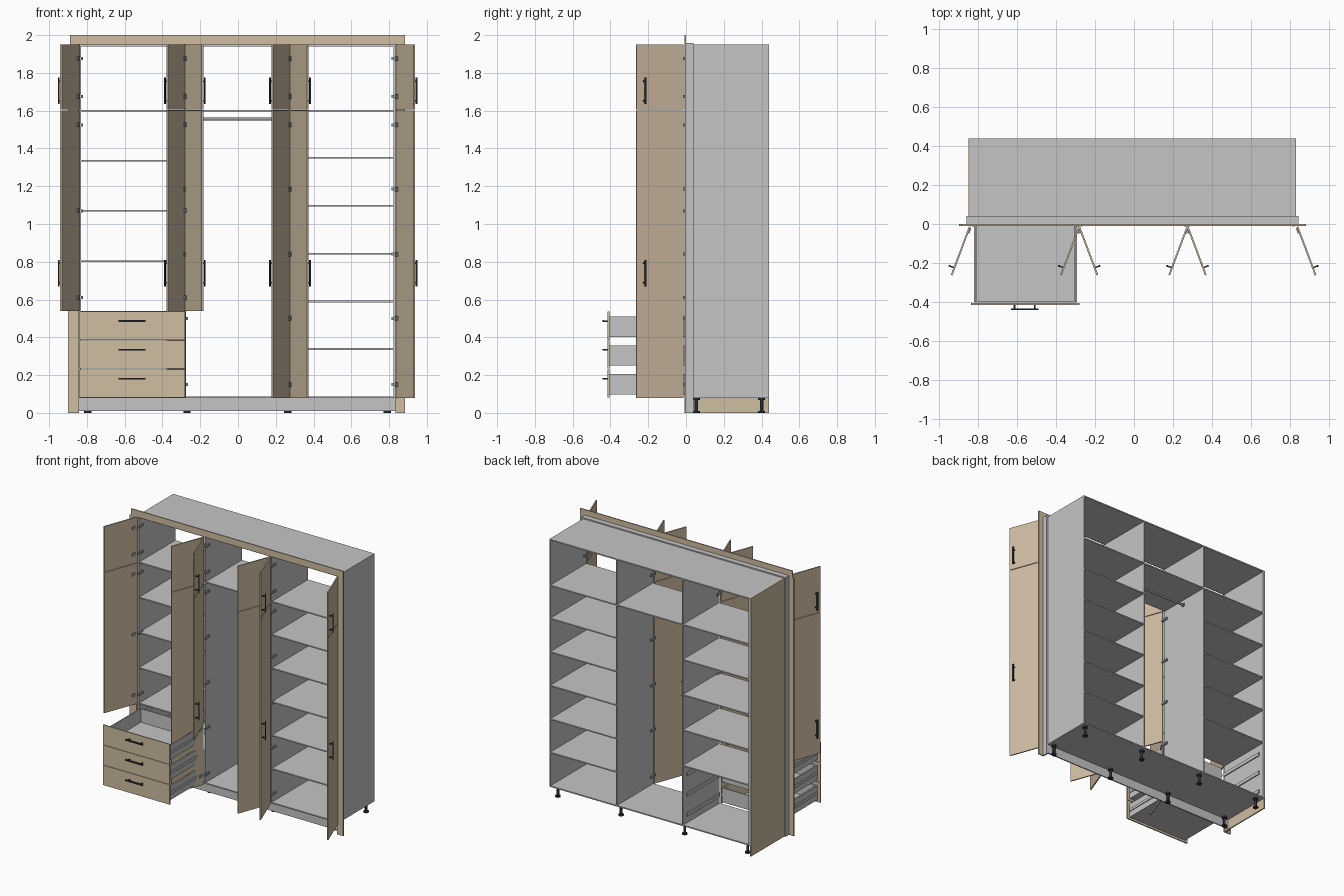
import bpy, bmesh, math
from mathutils import Matrix, Vector

if "Cube" in bpy.data.objects:
    bpy.data.objects.remove(bpy.data.objects["Cube"])


def mat(name, c):
    m = bpy.data.materials.new(name)
    m.diffuse_color = (*c, 1)
    m.use_nodes = True
    m.node_tree.nodes["Principled BSDF"].inputs["Base Color"].default_value = m.diffuse_color
    return m


WOOD = mat("light wood", (0.63, 0.51, 0.365))
GREY = mat("pale grey board", (0.56, 0.56, 0.56))
BLACK = mat("black metal", (0.025, 0.03, 0.035))
STEEL = mat("steel", (0.30, 0.31, 0.32))


def add_box(bm, x0, x1, y0, y1, z0, z1):
    m = Matrix.Translation(((x0 + x1) / 2, (y0 + y1) / 2, (z0 + z1) / 2))
    bmesh.ops.create_cube(bm, size=1, matrix=m @ Matrix.Diagonal((x1 - x0, y1 - y0, z1 - z0, 1)))


def boxes(name, material, items, matrix=None):
    """One object made of several axis-aligned boxes, optionally placed by a matrix."""
    bm = bmesh.new()
    for b in items:
        add_box(bm, *b)
    me = bpy.data.meshes.new(name)
    bm.to_mesh(me)
    bm.free()
    me.materials.append(material)
    ob = bpy.data.objects.new(name, me)
    if matrix:
        ob.matrix_world = matrix
    bpy.context.collection.objects.link(ob)
    return ob


def cylinder(name, material, parts):
    """Object made of cylinders given as (centre, radius, length, axis)."""
    bm = bmesh.new()
    for c, r, h, axis in parts:
        rot = Vector(axis).to_track_quat('Z', 'Y').to_matrix().to_4x4()
        bmesh.ops.create_cone(bm, cap_ends=True, segments=16, radius1=r, radius2=r,
                              depth=h, matrix=Matrix.Translation(c) @ rot)
    for f in bm.faces:
        f.smooth = len(f.verts) == 4
    for e in bm.edges:
        e.smooth = all(len(f.verts) == 4 for f in e.link_faces)
    me = bpy.data.meshes.new(name)
    bm.to_mesh(me)
    bm.free()
    me.materials.append(material)
    bpy.context.collection.objects.link(bpy.data.objects.new(name, me))


# Carcass: three equal bays, open at the back
T = 0.009
BACK = 0.44
walls = [-0.8365, -0.280, 0.273, 0.829]          # centre lines of upright panels
boxes("upright_panels", GREY,
      [(x - T / 2, x + T / 2, 0.005, BACK, 0.088, 1.941) for x in walls])
boxes("top_panel", GREY, [(-0.841, 0.8335, 0.005, BACK, 1.941, 1.95)])
boxes("bottom_panel", GREY, [(-0.841, 0.8335, 0.005, BACK, 0.079, 0.088)])

bay_shelves = [[1.60, 1.335, 1.07, 0.803, 0.535], [1.60],
               [1.60, 1.35, 1.097, 0.843, 0.59, 0.338]]
for i, levels in enumerate(bay_shelves):
    a, b = walls[i] + T / 2, walls[i + 1] - T / 2
    boxes("shelves_%d" % (i + 1), GREY,
          [(a, b, 0.01, BACK, z - T / 2, z + T / 2) for z in levels])

# Side cladding, plinth, filler strips and front frame
boxes("left_side_panel", WOOD, [(-0.850, -0.841, 0.005, BACK, 0, 1.95)])
boxes("plinth", GREY, [(-0.841, 0.8335, 0.028, 0.037, 0.01, 0.079)])
boxes("filler_strips", GREY, [(-0.86, 0.845, 0.0, 0.04, 1.95, 1.959),
                              (0.8335, 0.845, 0.0, 0.04, 0.0, 1.95),
                              (-0.86, -0.850, 0.0, 0.04, 0.0, 1.95)])
boxes("front_frame", WOOD, [(-0.89, 0.885, -0.009, 0.0, 1.95, 2.0),
                            (-0.90, -0.841, -0.009, 0.0, 0.0, 1.95),
                            (0.835, 0.885, -0.009, 0.0, 0.0, 1.95)])

# Adjustable feet
feet = []
for x in (-0.795, -0.27, 0.263, 0.79):
    for y in (0.055, 0.40):
        feet += [((x, y, 0.04), 0.009, 0.078, (0, 0, 1)),
                 ((x, y, 0.005), 0.019, 0.010, (0, 0, 1)),
                 ((x, y, 0.073), 0.018, 0.012, (0, 0, 1))]
cylinder("feet", BLACK, feet)

# Hanging rail with end sockets
cylinder("hanging_rail", STEEL, [((-0.0035, 0.22, 1.555), 0.008, 0.542, (1, 0, 0)),
                                 ((-0.272, 0.22, 1.555), 0.015, 0.006, (1, 0, 0)),
                                 ((0.265, 0.22, 1.555), 0.015, 0.006, (1, 0, 0))])

# Doors, swung open 110 degrees: hinge x, swing side, bottom height, inner wall face
W = 0.266
SPLIT = 1.604
tall = [1.875, 1.675, 1.525, 1.185, 0.84, 0.50, 0.15]
short = [1.875, 1.675, 1.525, 1.07, 0.61]
doors = [("left_outer", -0.848, -1, 0.54, walls[0] + T / 2, short),
         ("left_inner", -0.277, 1, 0.54, walls[1] - T / 2, short),
         ("middle_left", -0.286, -1, 0.08, walls[1] + T / 2, tall),
         ("middle_right", 0.280, 1, 0.08, walls[2] - T / 2, tall),
         ("right_inner", 0.270, -1, 0.08, walls[2] + T / 2, tall),
         ("right_outer", 0.844, 1, 0.08, walls[3] - T / 2, tall)]
for name, hx, s, zb, wx, hinge_z in doors:
    # local x runs along the door, local y is its thickness; outside is on the swing side
    m = Matrix.Translation((hx, -0.012, 0)) @ Matrix.Rotation(math.radians(-90 + s * 20.5), 4, 'Z')
    y0, y1 = sorted((0, -s * T))
    boxes("door_lower_" + name, WOOD, [(0, W, y0, y1, zb, SPLIT - 0.002)], m)
    boxes("door_upper_" + name, WOOD, [(0, W, y0, y1, SPLIT + 0.002, 1.95)], m)
    bars = []
    for z in (0.74, 1.705):
        a, b = sorted((s * 0.020, s * 0.027))
        bars.append((W - 0.045, W - 0.036, a, b, z - 0.07, z + 0.07))
        a, b = sorted((0, s * 0.022))
        for d in (-0.052, 0.052):
            bars.append((W - 0.044, W - 0.037, a, b, z + d - 0.004, z + d + 0.004))
    boxes("door_handles_" + name, BLACK, bars, m)
    # hinge arms on the upright and cups on the inside of the door
    a, b = sorted((wx, wx - s * 0.011))
    boxes("hinge_arms_" + name, STEEL,
          [(a, b, -0.012, 0.045, z - 0.008, z + 0.008) for z in hinge_z])
    a, b = sorted((-s * T, -s * (T + 0.006)))
    boxes("hinge_cups_" + name, STEEL,
          [(0.006, 0.034, a, b, z - 0.012, z + 0.012) for z in hinge_z], m)

# Three drawers, pulled out
DX0, DX1 = -0.815, -0.30
fronts = [(0.081, 0.231), (0.234, 0.383), (0.386, 0.536)]
for n, (z0, z1) in enumerate(fronts):
    boxes("drawer_front_%d" % (n + 1), WOOD, [(-0.838, -0.28, -0.415, -0.406, z0, z1)])
    b0, b1 = z0 + 0.016, z1 - 0.025
    boxes("drawer_box_%d" % (n + 1), GREY, [
        (DX0, DX0 + T, -0.406, 0.0, b0, b1),
        (DX1 - T, DX1, -0.406, 0.0, b0, b1),
        (DX0 + T, DX1 - T, -0.406, -0.397, b0, b1),
        (DX0 + T, DX1 - T, -T, 0.0, b0, b1),
        (DX0 + T, DX1 - T, -0.397, -T, b0, b0 + 0.006)])
    zm = (b0 + b1) / 2
    # slides: inner runner on the box, fixed runner on the uprights
    boxes("drawer_slides_%d" % (n + 1), GREY, [
        (DX0 - 0.006, DX0, -0.40, 0.0, zm - 0.010, zm + 0.010),
        (DX1, DX1 + 0.006, -0.40, 0.0, zm - 0.010, zm + 0.010),
        (walls[0] + T / 2, walls[0] + T / 2 + 0.008, 0.01, 0.40, zm - 0.013, zm + 0.013),
        (walls[1] - T / 2 - 0.008, walls[1] - T / 2, 0.01, 0.40, zm - 0.013, zm + 0.013)])
    zh = z0 + 0.10
    boxes("drawer_handle_%d" % (n + 1), BLACK, [
        (-0.633, -0.490, -0.442, -0.435, zh - 0.005, zh + 0.005),
        (-0.618, -0.610, -0.437, -0.415, zh - 0.004, zh + 0.004),
        (-0.513, -0.505, -0.437, -0.415, zh - 0.004, zh + 0.004)])
